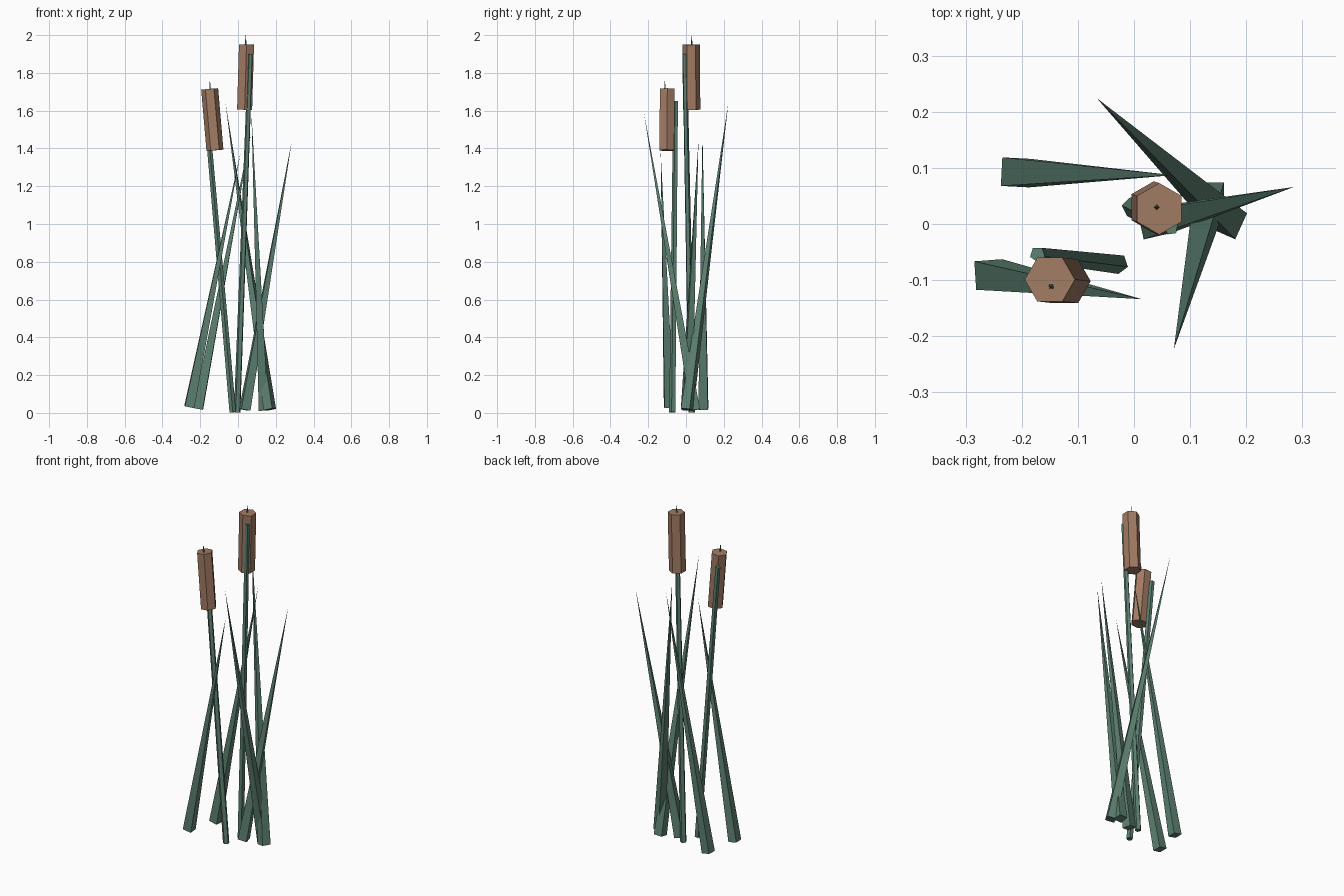
import bpy, bmesh, math
from mathutils import Vector

if "Cube" in bpy.data.objects:
    bpy.data.objects.remove(bpy.data.objects["Cube"])


def material(name, rgb):
    m = bpy.data.materials.new(name)
    m.diffuse_color = (*rgb, 1)
    m.use_nodes = True
    m.node_tree.nodes["Principled BSDF"].inputs["Base Color"].default_value = m.diffuse_color
    return m


green = material("reed_green", (0.11, 0.22, 0.165))
brown = material("seed_brown", (0.36, 0.20, 0.125))


def taper(name, base, top, r0, r1, sides, spin, mat):
    """Flat-sided prism (or point, if r1 is 0) running from base to top."""
    base, top = Vector(base), Vector(top)
    turn = Vector((0, 0, 1)).rotation_difference(top - base)
    bm = bmesh.new()

    def ring(centre, r):
        out = []
        for i in range(sides):
            a = math.radians(spin) + 2 * math.pi * i / sides
            out.append(bm.verts.new(centre + turn @ Vector((r * math.cos(a), r * math.sin(a), 0))))
        return out

    low = ring(base, r0)
    bm.faces.new(low[::-1])
    if r1 > 0:
        high = ring(top, r1)
        bm.faces.new(high)
    else:
        apex = bm.verts.new(top)
    for i in range(sides):
        j = (i + 1) % sides
        if r1 > 0:
            bm.faces.new((low[i], low[j], high[j], high[i]))
        else:
            bm.faces.new((low[i], low[j], apex))
    mesh = bpy.data.meshes.new(name)
    bm.to_mesh(mesh)
    bm.free()
    mesh.materials.append(mat)
    ob = bpy.data.objects.new(name, mesh)
    bpy.context.collection.objects.link(ob)
    return ob


# Stems
taper("tall_stem", (-0.004, 0.03, 0.003), (0.066, -0.007, 1.90), 0.018, 0.013, 5, 170, green)
taper("short_stem", (-0.028, -0.071, 0.003), (-0.172, -0.054, 1.65), 0.018, 0.014, 5, -17, green)

# Seed heads
taper("tall_seed_head", (0.035, 0.03, 1.605), (0.045, 0.027, 1.95), 0.046, 0.046, 6, 30, brown)
taper("short_seed_head", (-0.122, -0.102, 1.39), (-0.15, -0.099, 1.715), 0.045, 0.045, 6, 0, brown)

# Spikes on top of the seed heads
taper("tall_spike", (0.040, 0.03, 1.90), (0.041, 0.03, 2.0), 0.010, 0, 4, 0, green)
taper("short_spike", (-0.146, -0.111, 1.67), (-0.149, -0.112, 1.765), 0.010, 0, 4, 50, green)

# Leaves: base, tip, spin
leaves = [
    ((-0.211, 0.092, 0.021), (0.07, 0.087, 1.485), 42),
    ((-0.258, -0.090, 0.031), (0.014, -0.134, 1.38), 49),
    ((0.168, 0.006, 0.018), (-0.066, 0.224, 1.64), 21),
    ((0.135, 0.049, 0.016), (0.071, -0.223, 1.59), 45),
    ((0.036, 0.003, 0.016), (0.285, 0.066, 1.44), 58),
]
for i, (base, tip, spin) in enumerate(leaves):
    taper(f"leaf_{i + 1}", base, tip, 0.036, 0, 4, spin, green)
